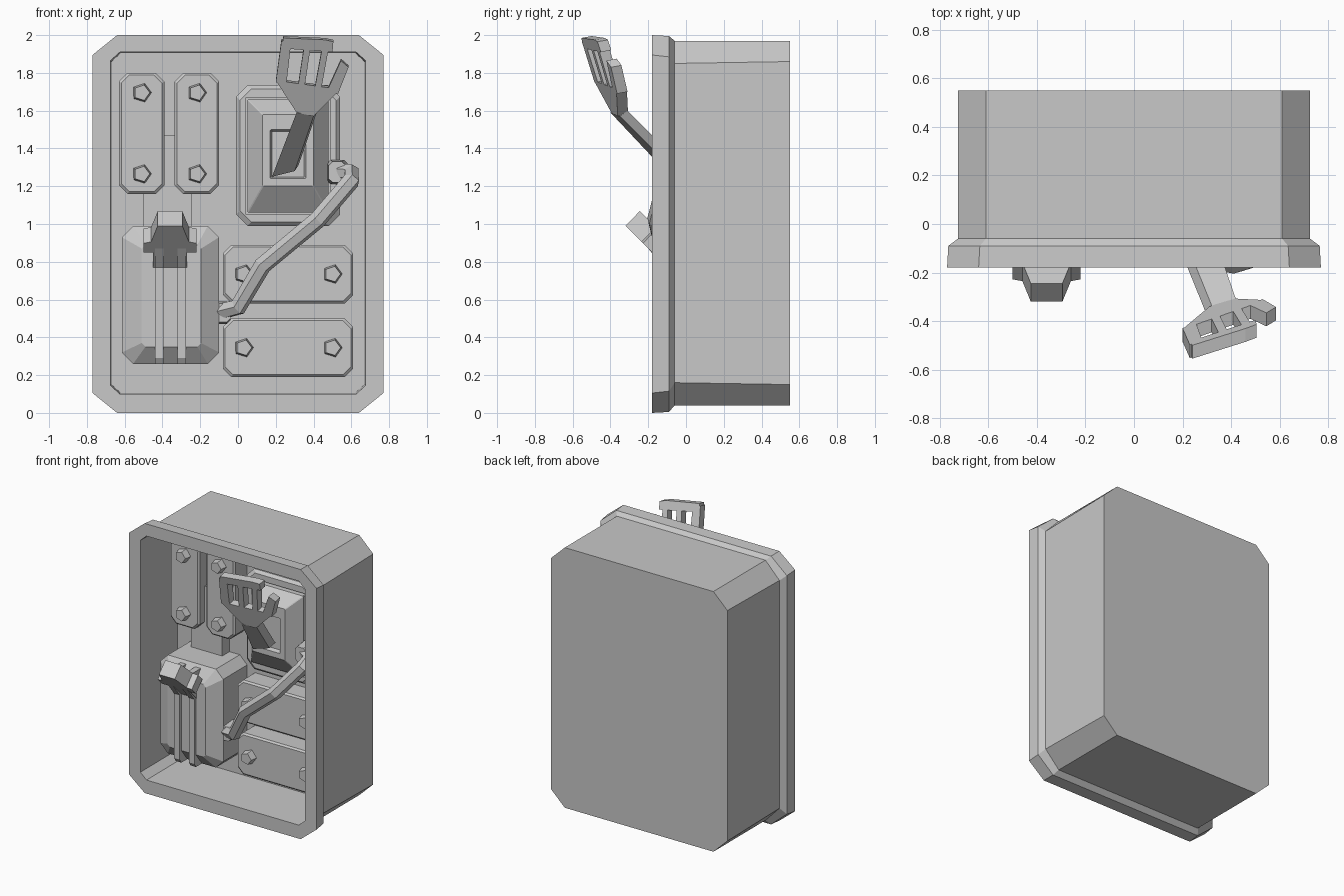
import bpy, bmesh, math
from mathutils import Vector

if "Cube" in bpy.data.objects:
    bpy.data.objects.remove(bpy.data.objects["Cube"], do_unlink=True)

grey = bpy.data.materials.new("plain_grey")
grey.use_nodes = True
COLOUR = (0.58, 0.58, 0.58, 1)
grey.diffuse_color = COLOUR
grey.node_tree.nodes["Principled BSDF"].inputs["Base Color"].default_value = COLOUR


def finish(name, bm):
    bmesh.ops.recalc_face_normals(bm, faces=bm.faces)
    mesh = bpy.data.meshes.new(name)
    bm.to_mesh(mesh)
    bm.free()
    mesh.materials.append(grey)
    ob = bpy.data.objects.new(name, mesh)
    bpy.context.scene.collection.objects.link(ob)
    return ob


def octagon(y, x0, x1, z0, z1, cx, cz):
    """Rectangle facing the front with cut corners."""
    return [(x0 + cx, y, z0), (x1 - cx, y, z0), (x1, y, z0 + cz), (x1, y, z1 - cz),
            (x1 - cx, y, z1), (x0 + cx, y, z1), (x0, y, z1 - cz), (x0, y, z0 + cz)]


def loft(name, rings):
    """Skin a run of octagons and cap both ends."""
    bm = bmesh.new()
    loops = [[bm.verts.new(p) for p in octagon(*r)] for r in rings]
    for a, b in zip(loops, loops[1:]):
        for i in range(8):
            j = (i + 1) % 8
            bm.faces.new((a[i], a[j], b[j], b[i]))
    bm.faces.new(loops[0])
    bm.faces.new(loops[-1])
    return finish(name, bm)


def prism(name, points, offset):
    """Extrude a flat outline by an offset vector."""
    bm = bmesh.new()
    a = [bm.verts.new(p) for p in points]
    b = [bm.verts.new(Vector(p) + Vector(offset)) for p in points]
    bm.faces.new(a)
    bm.faces.new(b)
    for i in range(len(a)):
        j = (i + 1) % len(a)
        bm.faces.new((a[i], a[j], b[j], b[i]))
    return finish(name, bm)


def bolt(name, x, z):
    """Five-sided tapered bolt head."""
    bm = bmesh.new()
    bmesh.ops.create_cone(bm, cap_ends=True, segments=5, radius1=0.054,
                          radius2=0.043, depth=0.06)
    ob = finish(name, bm)
    ob.location = (x, 0.08, z)
    ob.rotation_euler = (math.pi / 2, 0.3, 0)


WALL = 0.25
PLATE = 0.1

# Open cabinet with a stepped rim
loft("cabinet", [
    (0.55, -0.725, 0.725, 0.04, 1.97, 0.115, 0.11),
    (-0.06, -0.725, 0.725, 0.04, 1.97, 0.115, 0.12),
    (-0.09, -0.765, 0.765, 0.005, 1.995, 0.13, 0.11),
    (-0.18, -0.77, 0.77, 0, 2, 0.13, 0.105),
    (-0.18, -0.675, 0.675, 0.1, 1.91, 0.05, 0.045),
    (WALL, -0.67, 0.67, 0.105, 1.905, 0.05, 0.045)])

# Bolted cover plates
plates = {"upper_right": (-0.63, -0.39, 1.16, 1.8), "upper_middle": (-0.335, -0.1, 1.16, 1.8),
          "middle_left": (-0.08, 0.61, 0.58, 0.89), "lower_left": (-0.08, 0.61, 0.19, 0.5)}
for key, (x0, x1, z0, z1) in plates.items():
    e = 0.012
    loft(key + "_plate", [
        (WALL + 0.01, x0, x1, z0, z1, 0.045, 0.045),
        (PLATE + e, x0, x1, z0, z1, 0.045, 0.045),
        (PLATE, x0 + e, x1 - e, z0 + e, z1 - e, 0.042, 0.042)])
    xm, zm = (x0 + x1) / 2, (z0 + z1) / 2
    for s in (-1, 1):
        if z1 - z0 > x1 - x0:
            bolt(key + "_bolt", xm, zm + s * 0.215)
        else:
            bolt(key + "_bolt", xm + s * 0.235, zm)

# Duct joining the tank to the upper plates
loft("duct", [(WALL + 0.01, -0.5, -0.245, 0.8, 1.47, 0.01, 0.01),
              (0.165, -0.5, -0.245, 0.8, 1.47, 0.01, 0.01)])

# Faceted tank
loft("tank", [
    (WALL + 0.01, -0.615, -0.1, 0.26, 0.99, 0.06, 0.06),
    (-0.03, -0.615, -0.1, 0.26, 0.99, 0.06, 0.06),
    (-0.1, -0.51, -0.195, 0.35, 0.89, 0.02, 0.02)])

# Two straps running up the tank to the valve
strap = [(0, 0.26), (-0.1, 0.26), (-0.12, 0.29), (-0.12, 0.77), (-0.2, 0.87),
         (-0.2, 0.97), (0, 0.97)]
for x in (-0.44, -0.32):
    prism("tank_strap", [(x, y, z) for y, z in strap], (0.045, 0, 0))

# Tilted valve head on top of the tank
half = [(0.065, 0), (0.1, 0.12), (0.14, 0.13), (0.14, 0.2), (0.09, 0.2), (0.09, 0.32)]
outline = half + [(-x, v) for x, v in reversed(half)]
k = math.sqrt(0.5)
prism("valve_head", [(-0.36 + x, -0.32 + k * v, 0.99 - k * v) for x, v in outline],
      (0, 0.075, 0.078))

# Gauge: backing plate, raised frame and sloped centre block
loft("gauge_plate", [
    (WALL + 0.01, -0.01, 0.54, 0.99, 1.735, 0.06, 0.06),
    (0.12, -0.01, 0.54, 0.99, 1.735, 0.06, 0.06),
    (0.1, 0.01, 0.52, 1.01, 1.715, 0.06, 0.06),
    (0.1, 0.04, 0.49, 1.05, 1.67, 0.005, 0.005),
    (0.15, 0.04, 0.49, 1.05, 1.67, 0.005, 0.005)])
loft("gauge_block", [
    (0.2, 0.05, 0.48, 1.06, 1.66, 0.005, 0.005),
    (0.08, 0.05, 0.48, 1.06, 1.66, 0.005, 0.005),
    (-0.02, 0.13, 0.4, 1.2, 1.58, 0.005, 0.005),
    (-0.02, 0.17, 0.36, 1.24, 1.5, 0.005, 0.005),
    (0.01, 0.18, 0.35, 1.25, 1.49, 0.005, 0.005)])

# Forearm reaching out of the gauge
prism("forearm", [(0.18, -0.08, 1.25), (0.3, -0.06, 1.28), (0.4, -0.35, 1.57),
                  (0.31, -0.4, 1.59)], (0.02, 0.04, 0.03))

# Open hand in a slanted plane
hand = {
    "palm": [(0.31, 1.59), (0.4, 1.57), (0.53, 1.7), (0.49, 1.72), (0.2, 1.76)],
    "outer_finger": [(0.2, 1.75), (0.255, 1.73), (0.28, 1.95), (0.23, 1.97)],
    "middle_finger": [(0.315, 1.71), (0.35, 1.71), (0.385, 1.94), (0.35, 1.94)],
    "inner_finger": [(0.405, 1.71), (0.44, 1.71), (0.48, 1.93), (0.445, 1.93)],
    "thumb": [(0.47, 1.7), (0.53, 1.69), (0.585, 1.83), (0.545, 1.865)],
    "fingertips": [(0.23, 1.93), (0.5, 1.91), (0.505, 1.965), (0.46, 1.975), (0.24, 1.985)],
}
for name, pts in hand.items():
    prism(name, [(x, -0.38 + 0.3 * (x - 0.35) - 0.35 * (z - 1.58), z) for x, z in pts],
          (0, 0.055, 0.01))

# Hose from the tank to the gauge, with end fittings
path = [(-0.12, 0.02, 0.53), (0, -0.04, 0.56), (0.13, -0.1, 0.78), (0.42, -0.16, 1.02),
        (0.6, -0.11, 1.23), (0.6, -0.02, 1.27), (0.5, 0.04, 1.28)]
curve = bpy.data.curves.new("hose", "CURVE")
curve.dimensions = "3D"
curve.bevel_depth = 0.047
curve.bevel_resolution = 1
curve.use_fill_caps = True
spline = curve.splines.new("POLY")
spline.points.add(len(path) - 1)
for p, co in zip(spline.points, path):
    p.co = (*co, 1)
curve.materials.append(grey)
hose = bpy.data.objects.new("hose", curve)
bpy.context.scene.collection.objects.link(hose)
bpy.context.view_layer.objects.active = hose
hose.select_set(True)
bpy.ops.object.convert(target="MESH")
for poly in hose.data.polygons:
    poly.use_smooth = False
loft("gauge_fitting", [(0.12, 0.47, 0.58, 1.21, 1.34, 0.02, 0.02),
                       (-0.02, 0.48, 0.57, 1.22, 1.33, 0.02, 0.02)])
loft("tank_fitting", [(0.08, -0.12, -0.04, 0.47, 0.59, 0.02, 0.02),
                      (-0.03, -0.12, -0.04, 0.48, 0.58, 0.02, 0.02)])
